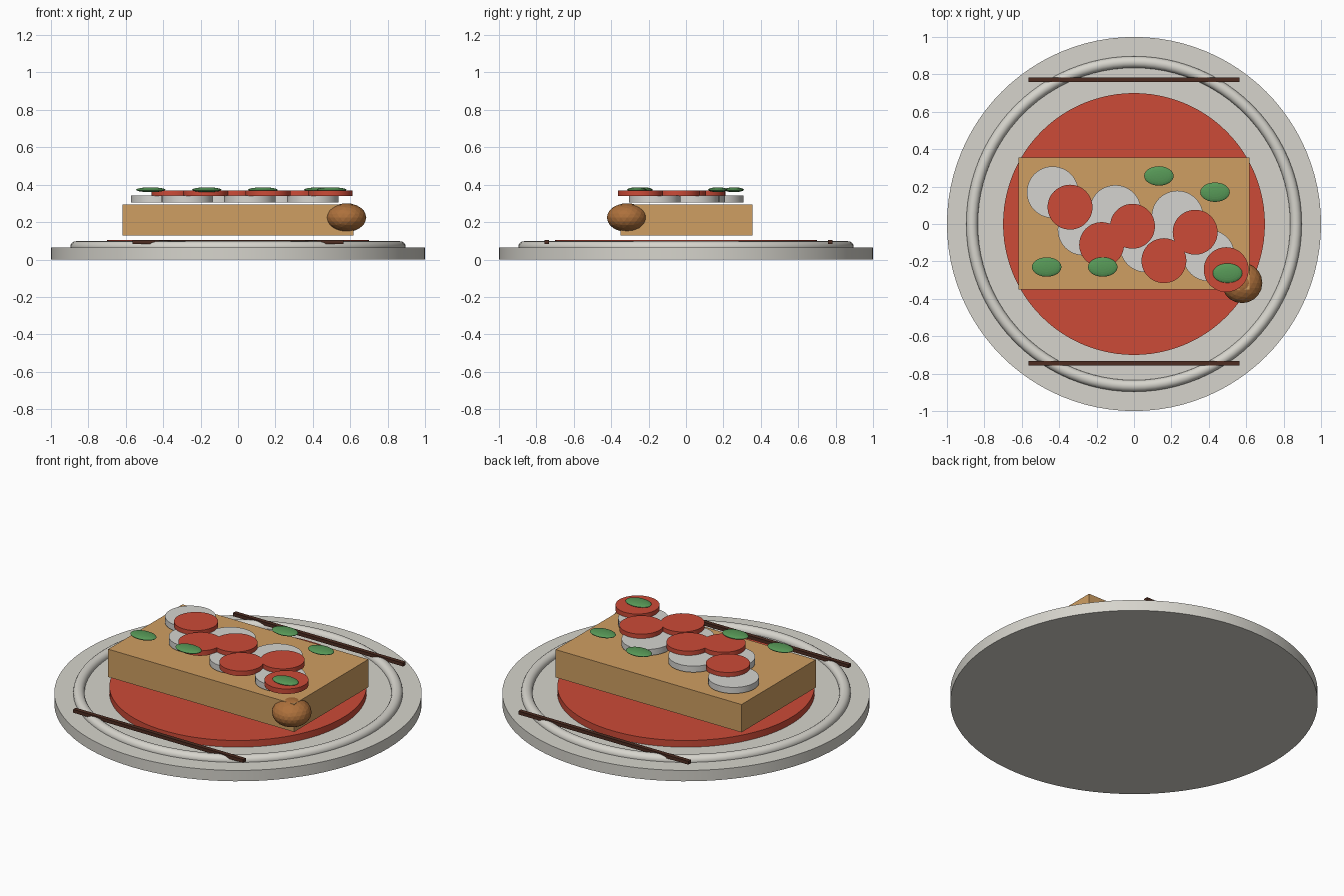
import bpy
from math import radians

cube = bpy.data.objects.get("Cube")
if cube:
    bpy.data.objects.remove(cube, do_unlink=True)


def material(name, srgb):
    """Flat material from 0-255 display values, stored as linear."""
    linear = [(c / 255) ** 2.2 for c in srgb] + [1]
    mat = bpy.data.materials.new(name)
    mat.use_nodes = True
    mat.diffuse_color = linear
    mat.node_tree.nodes["Principled BSDF"].inputs["Base Color"].default_value = linear
    return mat


ceramic = material("ceramic", (213, 211, 203))
tomato_red = material("tomato red", (203, 76, 58))
crust = material("bread crust", (206, 157, 98))
cheese = material("cheese white", (212, 211, 207))
leaf_green = material("leaf green", (88, 152, 88))
dark_wood = material("dark wood", (78, 48, 38))
roast_brown = material("roasted brown", (172, 112, 62))


def finish(name, mat, smooth=True):
    obj = bpy.context.object
    obj.name = name
    obj.data.materials.append(mat)
    if smooth:
        bpy.ops.object.shade_smooth_by_angle(angle=radians(35))
    return obj


def disc(name, mat, x, y, bottom, top, radius, sides=48):
    bpy.ops.mesh.primitive_cylinder_add(vertices=sides, radius=radius, depth=top - bottom,
                                        location=(x, y, (bottom + top) / 2))
    return finish(name, mat)


def block(name, mat, centre, size):
    bpy.ops.mesh.primitive_cube_add(size=1, location=centre)
    bpy.context.object.scale = size
    return finish(name, mat, smooth=False)


# Plate with raised ring, and the round pool of sauce
disc("plate", ceramic, 0, 0, 0, 0.065, 1, sides=96)
bpy.ops.mesh.primitive_torus_add(major_radius=0.866, minor_radius=0.031, major_segments=96,
                                 minor_segments=16, location=(0, 0, 0.067))
finish("plate_ring", ceramic)
disc("sauce", tomato_red, 0, 0, 0.06, 0.105, 0.7, sides=96)

# Bread slab
block("bread", crust, (0, 0.003, 0.212), (1.235, 0.705, 0.167))

# Sticks resting across the ring
for side, y in (("back", 0.772), ("front", -0.745)):
    block(side + "_stick", dark_wood, (0, y, 0.094), (1.13, 0.025, 0.02))

# Cheese and tomato slices in a zigzag
cheese_spots = [(-0.435, 0.17), (-0.27, -0.03), (-0.1, 0.07),
                (0.063, -0.12), (0.232, 0.04), (0.4, -0.168)]
tomato_spots = [(-0.342, 0.09), (-0.173, -0.11), (-0.008, -0.012),
                (0.16, -0.196), (0.327, -0.044), (0.493, -0.244)]
for i, (x, y) in enumerate(cheese_spots):
    disc(f"cheese_slice_{i + 1}", cheese, x, y, 0.306, 0.343, 0.138)
for i, (x, y) in enumerate(tomato_spots):
    disc(f"tomato_slice_{i + 1}", tomato_red, x, y, 0.339, 0.369, 0.12)

# Herb leaves as flattened ellipsoids
leaf_spots = [(0.133, 0.257), (0.433, 0.17), (-0.467, -0.23), (-0.167, -0.23), (0.5, -0.263)]
for i, (x, y) in enumerate(leaf_spots):
    bpy.ops.mesh.primitive_uv_sphere_add(segments=24, ring_count=12, radius=1,
                                         location=(x, y, 0.373))
    bpy.context.object.scale = (0.079, 0.052, 0.013)
    finish(f"herb_leaf_{i + 1}", leaf_green, smooth=False)

# Faceted roasted ball at the front corner
bpy.ops.mesh.primitive_ico_sphere_add(subdivisions=3, radius=1, location=(0.578, -0.315, 0.224))
bpy.context.object.scale = (0.108, 0.108, 0.077)
finish("roasted_ball", roast_brown, smooth=False)
